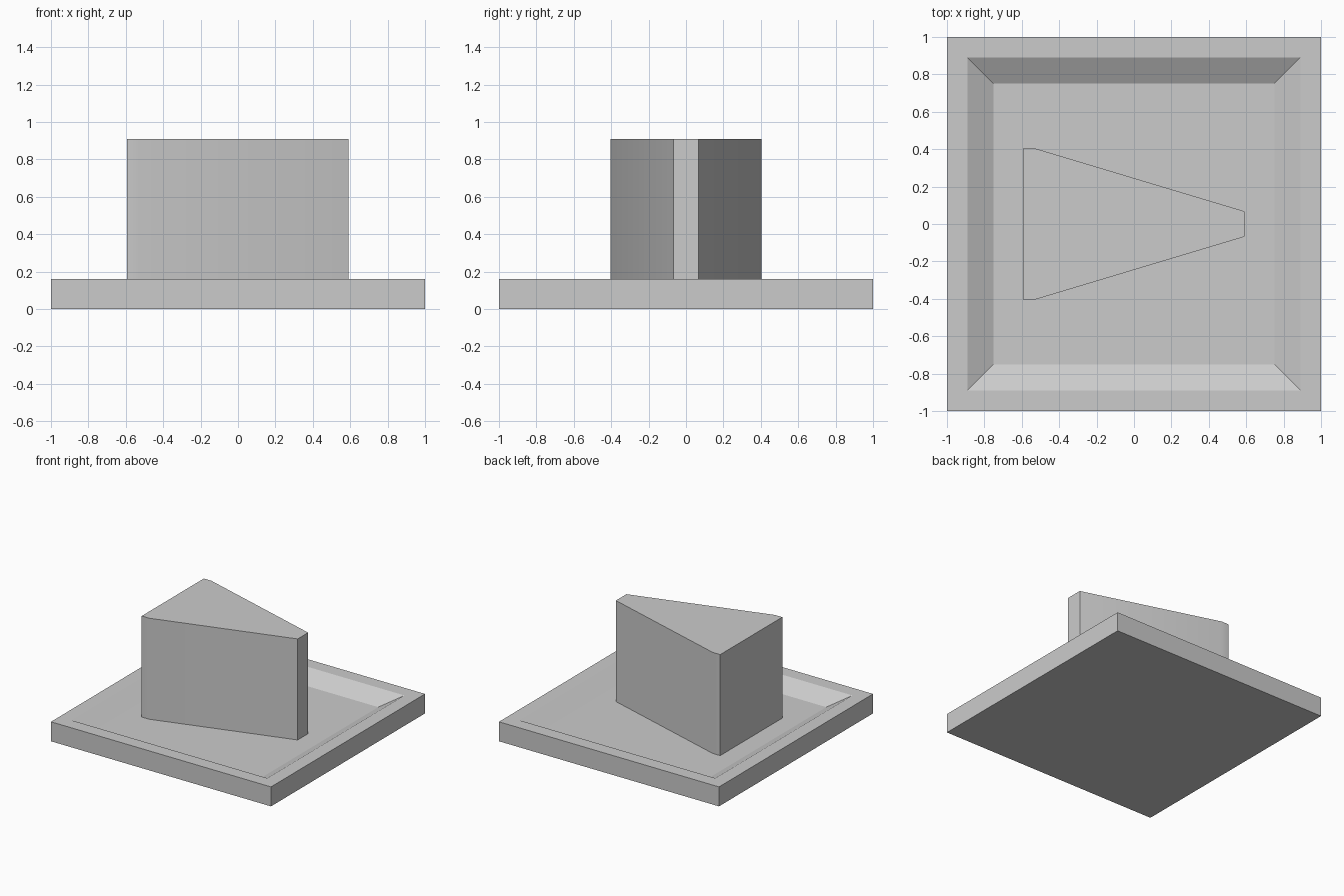
import bpy
import bmesh
import math

cube = bpy.data.objects.get("Cube")
if cube:
    bpy.data.objects.remove(cube, do_unlink=True)

grey = bpy.data.materials.new("light_grey")
grey.use_nodes = True
color = (0.6, 0.6, 0.6, 1)
grey.diffuse_color = color
grey.node_tree.nodes["Principled BSDF"].inputs["Base Color"].default_value = color

BASE_TOP, FLOOR, WEDGE_TOP = 0.16, 0.08, 0.91


def finish(name, bm):
    bmesh.ops.recalc_face_normals(bm, faces=bm.faces)
    mesh = bpy.data.meshes.new(name)
    bm.to_mesh(mesh)
    bm.free()
    mesh.materials.append(grey)
    obj = bpy.data.objects.new(name, mesh)
    bpy.context.collection.objects.link(obj)
    return obj


def square(bm, half, z):
    corners = [(-1, -1), (1, -1), (1, 1), (-1, 1)]
    return [bm.verts.new((x * half, y * half, z)) for x, y in corners]


# Square tray: outer walls, flat rim, sloped inner sides and sunken floor
bm = bmesh.new()
rings = [square(bm, half, z) for half, z in
         [(1, 0), (1, BASE_TOP), (0.89, BASE_TOP), (0.75, FLOOR)]]
for low, high in zip(rings, rings[1:]):
    for i in range(4):
        j = (i + 1) % 4
        bm.faces.new((low[i], low[j], high[j], high[i]))
bm.faces.new(rings[0])
bm.faces.new(rings[-1])
finish("tray_base", bm)

# Tapered block standing on the tray floor
half_outline = [(-0.593, 0.403), (-0.525, 0.403), (0.59, 0.068)]
outline = half_outline + [(x, -y) for x, y in reversed(half_outline)]
bm = bmesh.new()
bottom = bm.faces.new([bm.verts.new((x, y, FLOOR)) for x, y in outline])
top = bmesh.ops.extrude_face_region(bm, geom=[bottom], use_keep_orig=True)
top_verts = [g for g in top["geom"] if isinstance(g, bmesh.types.BMVert)]
bmesh.ops.translate(bm, verts=top_verts, vec=(0, 0, WEDGE_TOP - FLOOR))
block = finish("wedge_block", bm)

# Soften only the shallow bend on the long sides
bpy.ops.object.select_all(action="DESELECT")
block.select_set(True)
bpy.context.view_layer.objects.active = block
bpy.ops.object.shade_smooth_by_angle(angle=math.radians(30))
